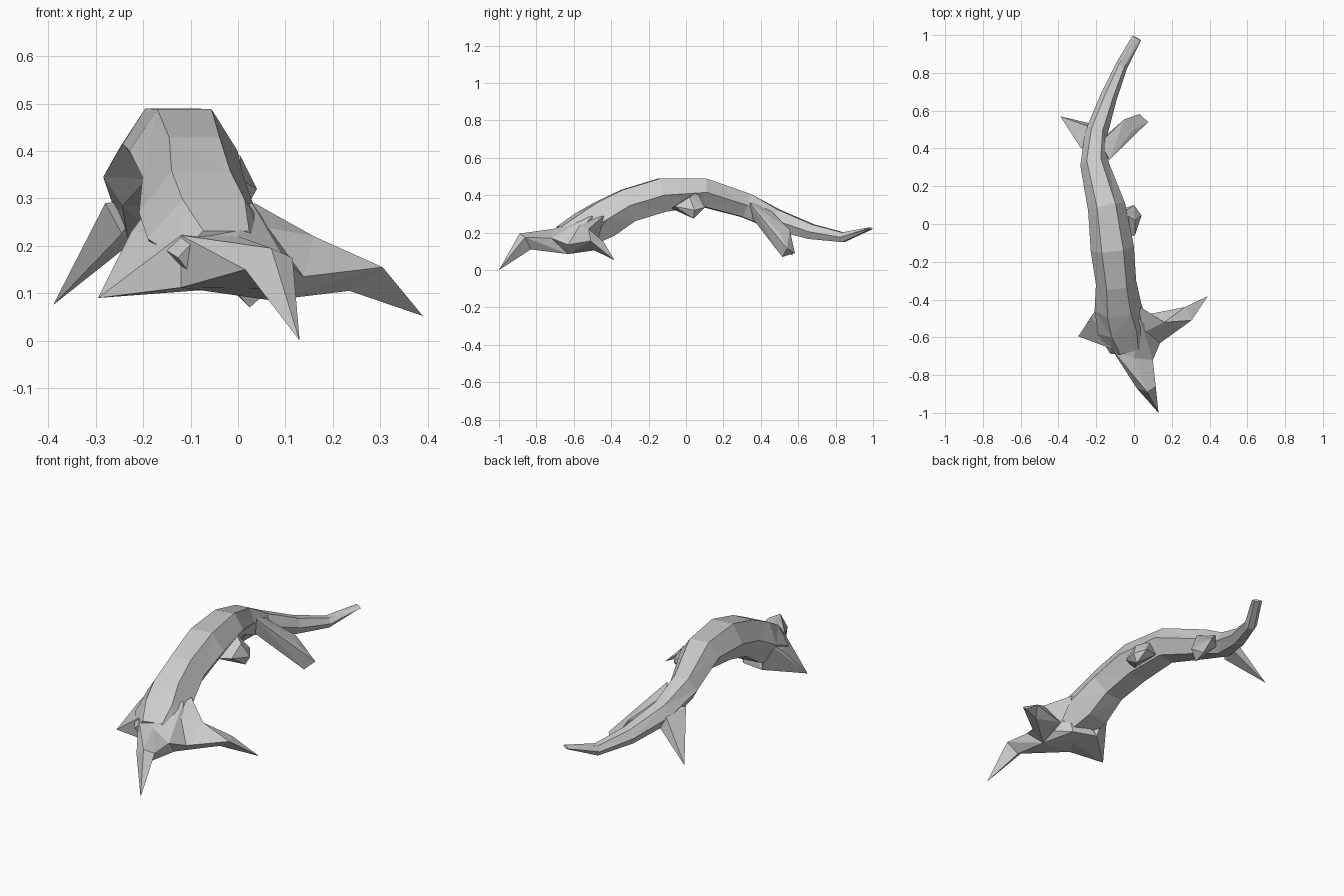
import bpy, bmesh, math
from mathutils import Vector


def finish(bm, name):
    bmesh.ops.recalc_face_normals(bm, faces=bm.faces)
    me = bpy.data.meshes.new(name)
    bm.to_mesh(me)
    bm.free()
    ob = bpy.data.objects.new(name, me)
    bpy.context.collection.objects.link(ob)
    return ob


def limb(name, stations, sides=6):
    """Faceted tube; each station is x, y, z, half width, half height."""
    bm = bmesh.new()
    pts = [Vector(s[:3]) for s in stations]
    rings = []
    for i, s in enumerate(stations):
        t = (pts[min(i + 1, len(pts) - 1)] - pts[max(i - 1, 0)]).normalized()
        side = t.cross(Vector((0, 0, 1))).normalized()
        up = side.cross(t)
        k = s[4] / math.sin(math.pi / 3)
        rings.append([bm.verts.new(pts[i] + side * s[3] * math.cos(a) + up * k * math.sin(a))
                      for a in (2 * math.pi * j / sides for j in range(sides))])
    for a, b in zip(rings, rings[1:]):
        for j in range(sides):
            n = (j + 1) % sides
            bm.faces.new((a[j], a[n], b[n], b[j]))
    bm.faces.new(rings[0])
    bm.faces.new(rings[-1])
    bmesh.ops.triangulate(bm, faces=bm.faces)
    return finish(bm, name)


def chunk(name, pts):
    """Faceted wood chunk wrapped around a few corner points."""
    bm = bmesh.new()
    for p in pts:
        bm.verts.new(p)
    res = bmesh.ops.convex_hull(bm, input=bm.verts)
    junk = {v for v in res["geom_interior"] if isinstance(v, bmesh.types.BMVert)}
    bmesh.ops.delete(bm, geom=list(junk), context='VERTS')
    return finish(bm, name)


# Arching trunk, from the root end to the thin upturned tip
limb("trunk", [
    (-0.03, -0.66, 0.175, 0.10, 0.06),
    (-0.06, -0.55, 0.215, 0.135, 0.09),
    (-0.085, -0.44, 0.270, 0.125, 0.10),
    (-0.095, -0.31, 0.345, 0.107, 0.09),
    (-0.115, -0.13, 0.400, 0.115, 0.09),
    (-0.145, 0.09, 0.415, 0.100, 0.075),
    (-0.210, 0.32, 0.345, 0.075, 0.065),
    (-0.200, 0.48, 0.270, 0.060, 0.055),
    (-0.135, 0.67, 0.205, 0.045, 0.040),
    (-0.065, 0.84, 0.175, 0.032, 0.026),
    (0.015, 0.985, 0.222, 0.026, 0.006)])

# Flared root base, with a flat underside
ridge_l, foot_l = (-0.12, -0.66, 0.222), (-0.12, -0.65, 0.112)
foot_m, side_r = (0.07, -0.63, 0.085), (0.138, -0.63, 0.135)
ridge_f, crown_r = (0.0, -0.71, 0.22), (0.16, -0.52, 0.22)
foot_b = (-0.13, -0.45, 0.12)
chunk("root_base", [ridge_l, foot_l, foot_m, side_r, ridge_f, (0.10, -0.72, 0.17),
                    (0.0, -0.48, 0.11), foot_b, (-0.17, -0.5, 0.25), (0.03, -0.5, 0.29)])

# Left root spur
chunk("left_root", [(-0.295, -0.595, 0.09), ridge_l, foot_l, foot_b,
                    (-0.225, -0.49, 0.23), (-0.18, -0.42, 0.29), (-0.03, -0.55, 0.11)])

# Front root: thick shoulder then a pointed toe
knee = [(0.07, -0.89, 0.195), (0.115, -0.86, 0.175), (0.015, -0.87, 0.15), (0.07, -0.83, 0.11)]
chunk("front_root", [ridge_f, (0.10, -0.72, 0.17), foot_l, foot_m, ridge_l] + knee)
chunk("front_root_tip", knee + [(0.13, -1.0, 0.0)])

# Right root: shoulder then a pointed toe
elbow = [(0.305, -0.51, 0.155), (0.27, -0.44, 0.15), (0.235, -0.49, 0.105)]
chunk("right_root_shoulder", [(0.035, -0.44, 0.29), (0.08, -0.475, 0.13), crown_r, side_r,
                              foot_m, (0.0, -0.6, 0.25)])
chunk("right_root", [crown_r, side_r, (0.09, -0.475, 0.13), foot_m] + elbow)
chunk("right_root_tip", elbow + [(0.39, -0.382, 0.052)])

# Broken knot on the right of the trunk
chunk("knot", [(0.04, 0.045, 0.32), (0.015, 0.04, 0.275), (0.0, 0.10, 0.335),
               (0.005, 0.02, 0.39), (0.005, -0.06, 0.34), (-0.06, 0.06, 0.42),
               (-0.07, -0.08, 0.33), (-0.09, 0.07, 0.35)])

# Blunt right branch
chunk("right_branch", [(0.025, 0.515, 0.07), (0.075, 0.54, 0.115), (0.03, 0.582, 0.09),
                       (-0.05, 0.555, 0.215), (0.0, 0.50, 0.2), (-0.13, 0.34, 0.36),
                       (-0.15, 0.36, 0.27), (-0.17, 0.45, 0.26), (-0.18, 0.43, 0.34)])

# Pointed left branch
chunk("left_branch", [(-0.39, 0.57, 0.075), (-0.28, 0.40, 0.29), (-0.25, 0.52, 0.27),
                      (-0.22, 0.53, 0.21), (-0.245, 0.42, 0.225), (-0.2, 0.45, 0.30)])
